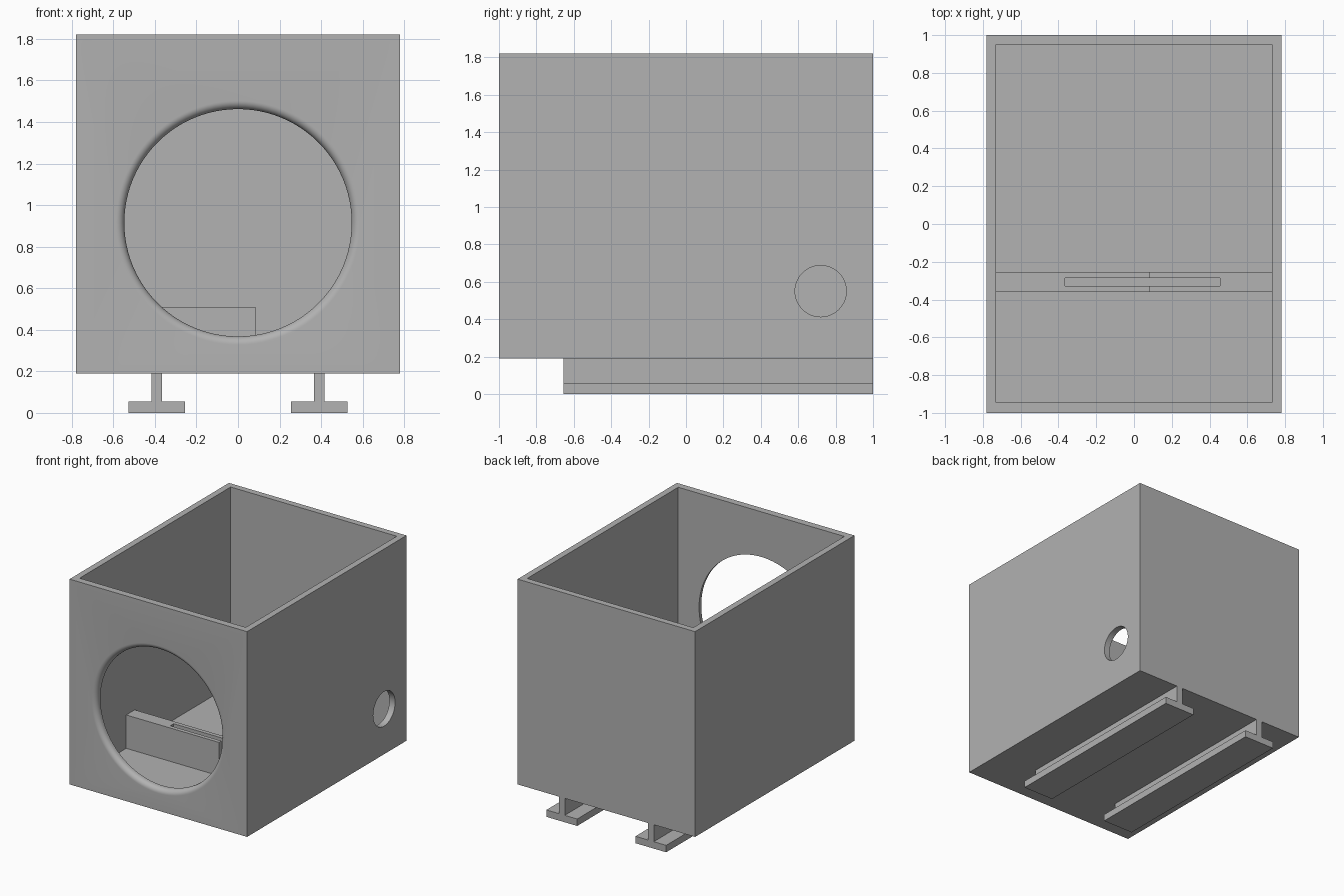
import bpy, bmesh
from math import sin, cos, pi
from mathutils import Matrix

cube = bpy.data.objects.get("Cube")
if cube:
    bpy.data.objects.remove(cube, do_unlink=True)

grey = bpy.data.materials.new("plain grey")
grey.use_nodes = True
colour = (0.445, 0.445, 0.445, 1)
grey.diffuse_color = colour
grey.node_tree.nodes["Principled BSDF"].inputs["Base Color"].default_value = colour


def make(name, bm):
    bmesh.ops.recalc_face_normals(bm, faces=bm.faces)
    mesh = bpy.data.meshes.new(name)
    bm.to_mesh(mesh)
    bm.free()
    mesh.materials.append(grey)
    ob = bpy.data.objects.new(name, mesh)
    bpy.context.collection.objects.link(ob)
    return ob


def box(name, x, y, z):
    bm = bmesh.new()
    bmesh.ops.create_cube(bm, size=1)
    for v in bm.verts:
        v.co = [lo + (c + 0.5) * (hi - lo) for c, (lo, hi) in zip(v.co, (x, y, z))]
    return make(name, bm)


def lathe(name, profile, turn, place):
    """Revolve (radius, height) points about z, then turn and place."""
    bm = bmesh.new()
    verts = [bm.verts.new((r, 0, h)) for r, h in profile]
    edges = [bm.edges.new(p) for p in zip(verts, verts[1:])]
    bmesh.ops.spin(bm, geom=verts + edges, cent=(0, 0, 0), axis=(0, 0, 1),
                   angle=2 * pi, steps=96)
    bmesh.ops.remove_doubles(bm, verts=bm.verts, dist=1e-5)
    bm.transform(Matrix.Translation(place) @ turn)
    return make(name, bm)


def cut(ob, cutter):
    cutter.hide_render = True
    mod = ob.modifiers.new("cut", 'BOOLEAN')
    mod.operation = 'DIFFERENCE'
    mod.solver = 'EXACT'
    mod.object = cutter
    bpy.context.view_layer.objects.active = ob
    bpy.ops.object.modifier_apply(modifier=mod.name)
    bpy.data.objects.remove(cutter, do_unlink=True)


# Open-topped housing
W, BASE, TOP, FLOOR = 0.78, 0.19, 1.82, 0.245
IN = 0.73
housing = box("housing", (-W, W), (-1, 1), (BASE, TOP))
cut(housing, box("cavity_cutter", (-IN, IN), (-0.945, 0.95), (FLOOR, 2)))

# Large round front opening with a rounded outer rim
R, F, N = 0.547, 0.04, 8
rim = [(R + F - F * sin(i * pi / 2 / N), F - F * cos(i * pi / 2 / N)) for i in range(N + 1)]
profile = [(0, -0.1), (R + F, -0.1)] + rim + [(R, 0.15), (0, 0.15)]
cut(housing, lathe("front_cutter", profile, Matrix.Rotation(-pi / 2, 4, 'X'), (0, -1, 0.915)))

# Small round hole in one side wall
r = 0.137
cut(housing, lathe("side_cutter", [(0, -0.1), (r, -0.1), (r, 0.1), (0, 0.1)],
                   Matrix.Rotation(pi / 2, 4, 'Y'), (W, 0.72, 0.55)))

# Smooth only the curved hole walls
for p in housing.data.polygons:
    p.use_smooth = max(abs(c) for c in p.normal) < 0.9999 or p.area < 0.01

bpy.ops.object.select_all(action='DESELECT')
housing.data.set_sharp_from_angle(angle=pi / 6)

# Stepped cross ledge with a long slot
Y0, Y1, STEP = -0.36, -0.253, 0.085
for name, x, top in (("tall_ledge", (-IN, STEP), 0.51), ("low_ledge", (STEP, IN), 0.3)):
    ledge = box(name, x, (Y0, Y1), (FLOOR, top))
    cut(ledge, box("slot_cutter", (-0.365, 0.455), (-0.328, -0.286), (FLOOR + 0.01, 1)))

# Two inverted T rails under the floor
for side, s in (("right", -1), ("left", 1)):
    c = s * 0.391
    bm = bmesh.new()
    outline = [(-0.135, 0), (0.135, 0), (0.135, 0.055), (0.026, 0.055),
               (0.026, BASE), (-0.026, BASE), (-0.026, 0.055), (-0.135, 0.055)]
    face = bm.faces.new([bm.verts.new((c + x, -0.655, z)) for x, z in outline])
    ext = bmesh.ops.extrude_face_region(bm, geom=[face])["geom"]
    bmesh.ops.translate(bm, vec=(0, 1.655, 0),
                        verts=[g for g in ext if isinstance(g, bmesh.types.BMVert)])
    make(side + "_rail", bm)
